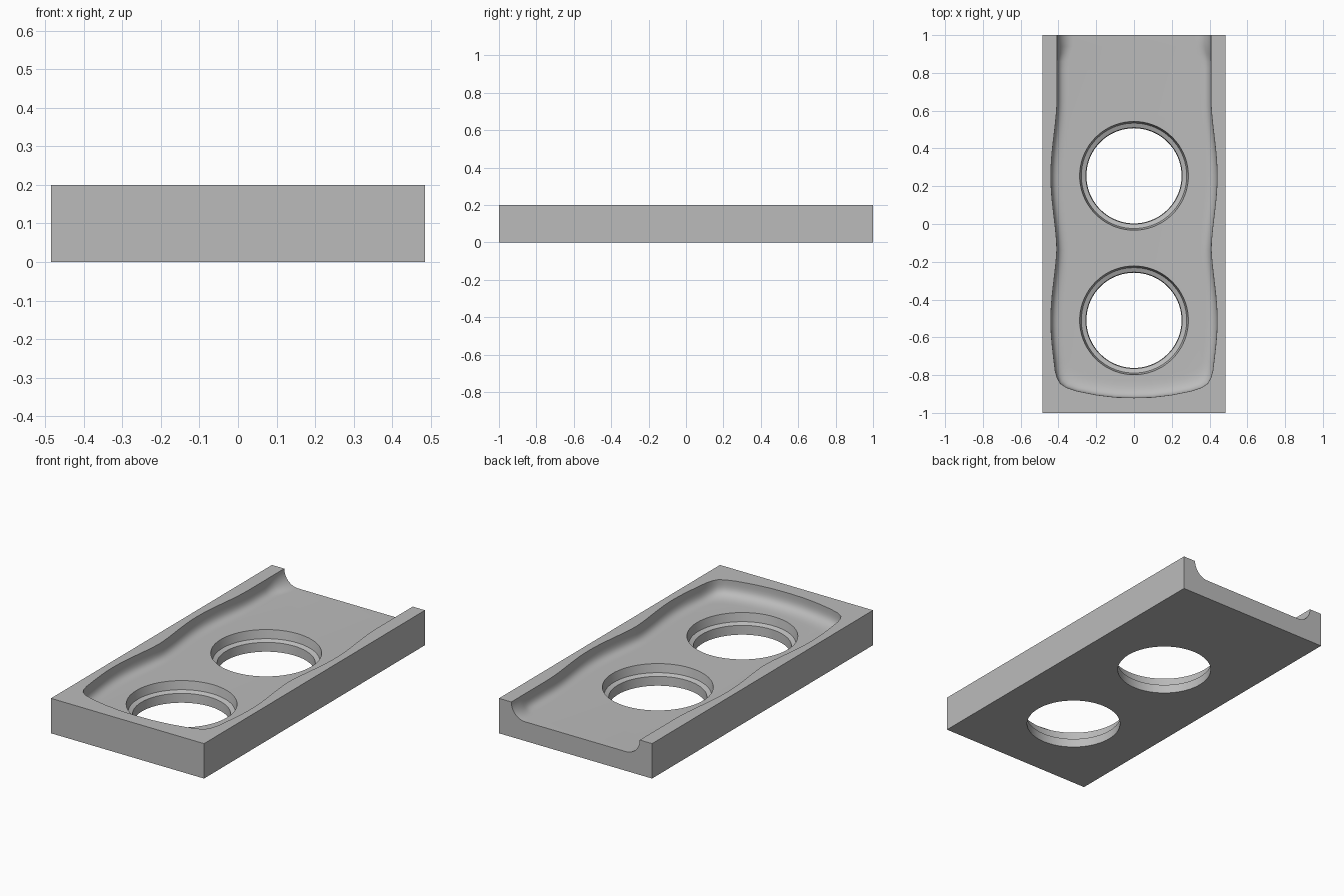
import bpy, bmesh, math

cube = bpy.data.objects.get("Cube")
if cube:
    bpy.data.objects.remove(cube, do_unlink=True)

WIDTH, LENGTH, HEIGHT = 0.97, 2.0, 0.2
FLOOR = 0.11

grey = bpy.data.materials.new("plain grey")
grey.use_nodes = True
grey.diffuse_color = (0.5, 0.5, 0.5, 1)
grey.node_tree.nodes["Principled BSDF"].inputs["Base Color"].default_value = (0.5, 0.5, 0.5, 1)


def clamp(v):
    return max(0.0, min(1.0, v))


def loft(name, rings):
    """Closed solid through a stack of rings with equal point counts."""
    bm = bmesh.new()
    rows = [[bm.verts.new(p) for p in ring] for ring in rings]
    n = len(rows[0])
    for a, b in zip(rows, rows[1:]):
        for i in range(n):
            j = (i + 1) % n
            bm.faces.new((a[i], a[j], b[j], b[i]))
    bm.faces.new(rows[0])
    bm.faces.new(rows[-1])
    bmesh.ops.recalc_face_normals(bm, faces=bm.faces)
    mesh = bpy.data.meshes.new(name)
    bm.to_mesh(mesh)
    bm.free()
    mesh.materials.append(grey)
    obj = bpy.data.objects.new(name, mesh)
    bpy.context.collection.objects.link(obj)
    return obj


def cut(target, cutter):
    cutter.hide_render = True
    mod = target.modifiers.new("cut", 'BOOLEAN')
    mod.operation = 'DIFFERENCE'
    mod.solver = 'EXACT'
    mod.object = cutter
    bpy.context.view_layer.objects.active = target
    bpy.ops.object.modifier_apply(modifier=mod.name)
    bpy.data.objects.remove(cutter, do_unlink=True)


# Block
def rectangle(z):
    x, y = WIDTH / 2, LENGTH / 2
    return [(-x, -y, z), (x, -y, z), (x, y, z), (-x, y, z)]


body = loft("tray_body", [rectangle(0), rectangle(HEIGHT)])

# Tray outline: bowed front, wavy sides bulging beside each hole, open back
HOLES = (0.255, -0.51)


def half_width(y):
    bulge = 0
    for c in HOLES:
        d = abs(y - c) / 0.43
        if d < 1:
            bulge = max(bulge, 0.5 + 0.5 * math.cos(math.pi * d))
    return 0.407 + 0.033 * bulge


half = [(0, -0.92), (0.1, -0.917), (0.2, -0.905), (0.3, -0.885),
        (0.36, -0.865), (0.39, -0.845), (0.407, -0.815)]
steps = 48
for i in range(1, steps + 1):
    y = -0.815 + 1.915 * i / steps
    half.append((half_width(y), y))
outline = [(-x, y) for x, y in reversed(half[1:])] + half


def tray_ring(angle, z):
    """Outline drawn inward: steep walls, a wide round fillet at the open back."""
    s = 1 - math.cos(angle)
    ring = []
    for x, y in outline:
        back = clamp((y - 0.87) / 0.08)
        inset = (1 - back) * 0.06 * s ** 1.8 + back * 0.09 * s
        front = clamp((-0.7 - y) / 0.15)
        ring.append((x * (1 - inset / 0.42), y + 1.5 * inset * front, z))
    return ring


rings = [tray_ring(0, HEIGHT + 0.05)]
levels = 10
for i in range(levels + 1):
    a = math.pi / 2 * i / levels
    rings.append(tray_ring(a, HEIGHT - (HEIGHT - FLOOR) * math.sin(a)))
cut(body, loft("tray_cutter", rings))

# Stepped round holes
profile = [(0.288, 0.16), (0.288, FLOOR), (0.279, 0.062),
           (0.255, 0.052), (0.252, 0.0), (0.252, -0.05)]
sides = 72
for cy in HOLES:
    circles = [[(r * math.cos(2 * math.pi * i / sides),
                 cy + r * math.sin(2 * math.pi * i / sides), z)
                for i in range(sides)] for r, z in profile]
    cut(body, loft("hole_cutter", circles))

# Smooth the curved walls, keep the edges sharp
bpy.ops.object.select_all(action='DESELECT')
body.select_set(True)
bpy.context.view_layer.objects.active = body
bpy.ops.object.shade_smooth_by_angle(angle=math.radians(30))
